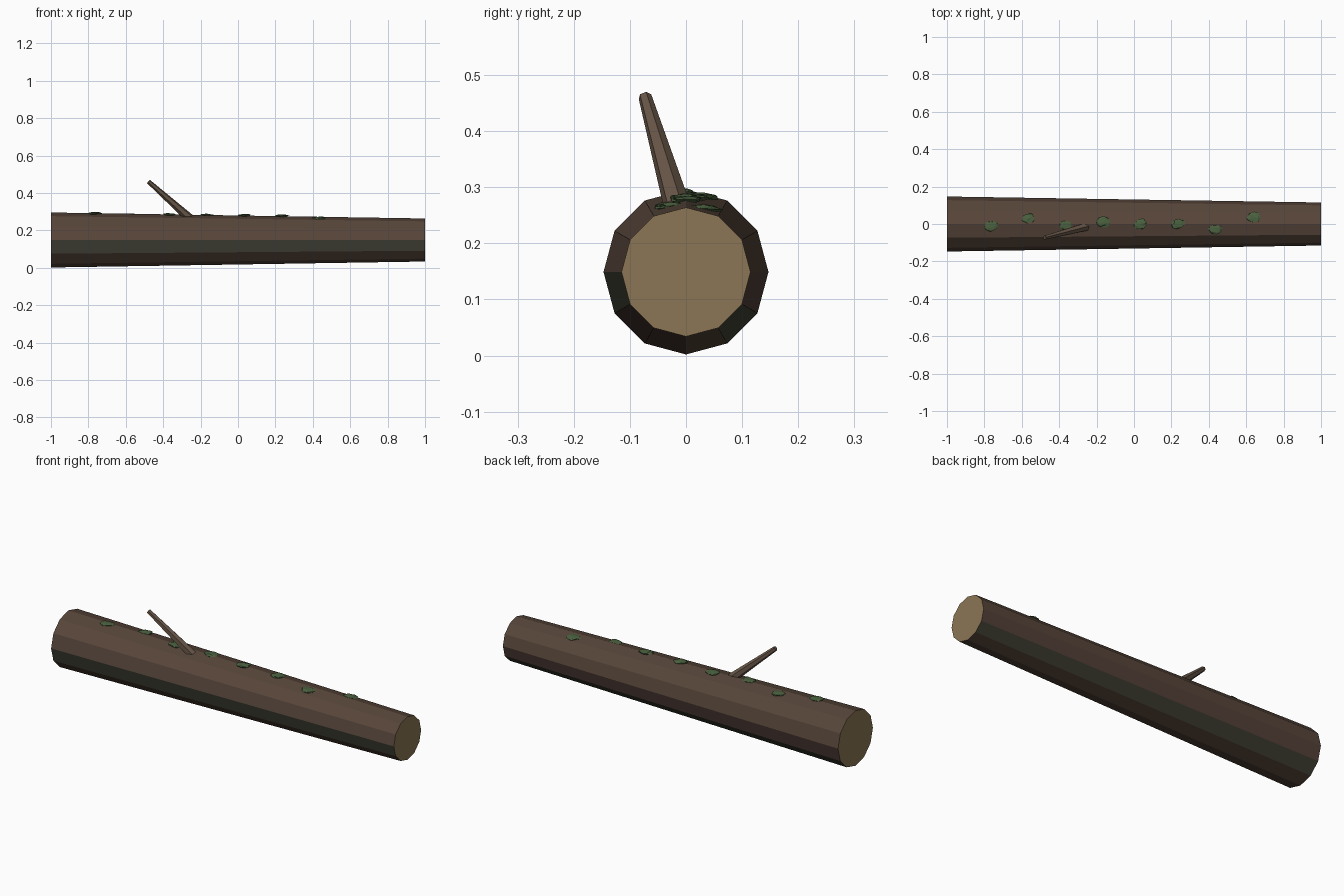
import bpy, bmesh, math, random
from mathutils import Vector, Matrix

if "Cube" in bpy.data.objects:
    bpy.data.objects.remove(bpy.data.objects["Cube"])

random.seed(4)


def material(name, rgb):
    m = bpy.data.materials.new(name)
    m.diffuse_color = (*rgb, 1)
    m.use_nodes = True
    m.node_tree.nodes["Principled BSDF"].inputs["Base Color"].default_value = m.diffuse_color
    return m


BARK = material("bark", (0.095, 0.06, 0.042))
BARK_RED = material("bark_red", (0.085, 0.05, 0.04))
BARK_GREEN = material("bark_green", (0.055, 0.055, 0.038))
WOOD = material("cut_wood", (0.26, 0.18, 0.09))
TWIG = material("twig_bark", (0.14, 0.095, 0.065))
MOSS = material("moss", (0.07, 0.12, 0.05))


def make_object(name, bm, mats):
    bmesh.ops.recalc_face_normals(bm, faces=bm.faces)
    me = bpy.data.meshes.new(name)
    bm.to_mesh(me)
    bm.free()
    for m in mats:
        me.materials.append(m)
    ob = bpy.data.objects.new(name, me)
    bpy.context.collection.objects.link(ob)
    return ob


def tapered(bm, a, b, r1, r2, sides):
    """Capped tapered prism from point a to point b."""
    a, b = Vector(a), Vector(b)
    d = b - a
    rot = d.to_track_quat('Z', 'Y').to_matrix().to_4x4()
    bmesh.ops.create_cone(bm, cap_ends=True, segments=sides, radius1=r1, radius2=r2,
                          depth=d.length, matrix=Matrix.Translation((a + b) / 2) @ rot)


CZ, R_BIG, R_SMALL = 0.149, 0.147, 0.115

# Trunk: twelve-sided, tapering to +x, with tinted bark strips and pale cut ends
bm = bmesh.new()
tapered(bm, (-1, 0, CZ), (1, 0, CZ), R_BIG, R_SMALL, 12)
tint = {11: 1, 10: 2, 6: 2}
for f in bm.faces:
    if len(f.verts) > 4:
        f.material_index = 3
    else:
        c = f.calc_center_median()
        k = int(math.degrees(math.atan2(c.z - CZ, c.y)) % 360 // 30)
        f.material_index = tint.get(k, 0)
make_object("log_trunk", bm, [BARK, BARK_RED, BARK_GREEN, WOOD])

# Broken branch stub leaning back along the log
bm = bmesh.new()
tapered(bm, (-0.24, -0.011, 0.249), (-0.478, -0.073, 0.461), 0.025, 0.012, 6)
make_object("branch_stub", bm, [TWIG])

# Moss patches: flattened, uneven blobs along the top
spots = [(-0.765, -0.01), (-0.565, 0.03), (-0.365, -0.008), (-0.165, 0.01),
         (0.035, 0.0), (0.235, 0.0), (0.435, -0.03), (0.64, 0.035)]
for i, (x, y) in enumerate(spots):
    r = R_BIG + (R_SMALL - R_BIG) * (x + 1) / 2
    z = CZ + r - abs(y) * math.tan(math.radians(15)) + 0.002
    bm = bmesh.new()
    bmesh.ops.create_icosphere(bm, subdivisions=2, radius=1)
    for v in bm.verts:
        v.co *= random.uniform(0.8, 1.15)
        v.co = Vector((v.co.x * 0.037, v.co.y * 0.028, v.co.z * 0.007))
    ob = make_object(f"moss_patch_{i + 1}", bm, [MOSS])
    ob.location = (x, y, z)
    ob.rotation_euler = (-y * 2, 0, random.uniform(-0.3, 0.3))
